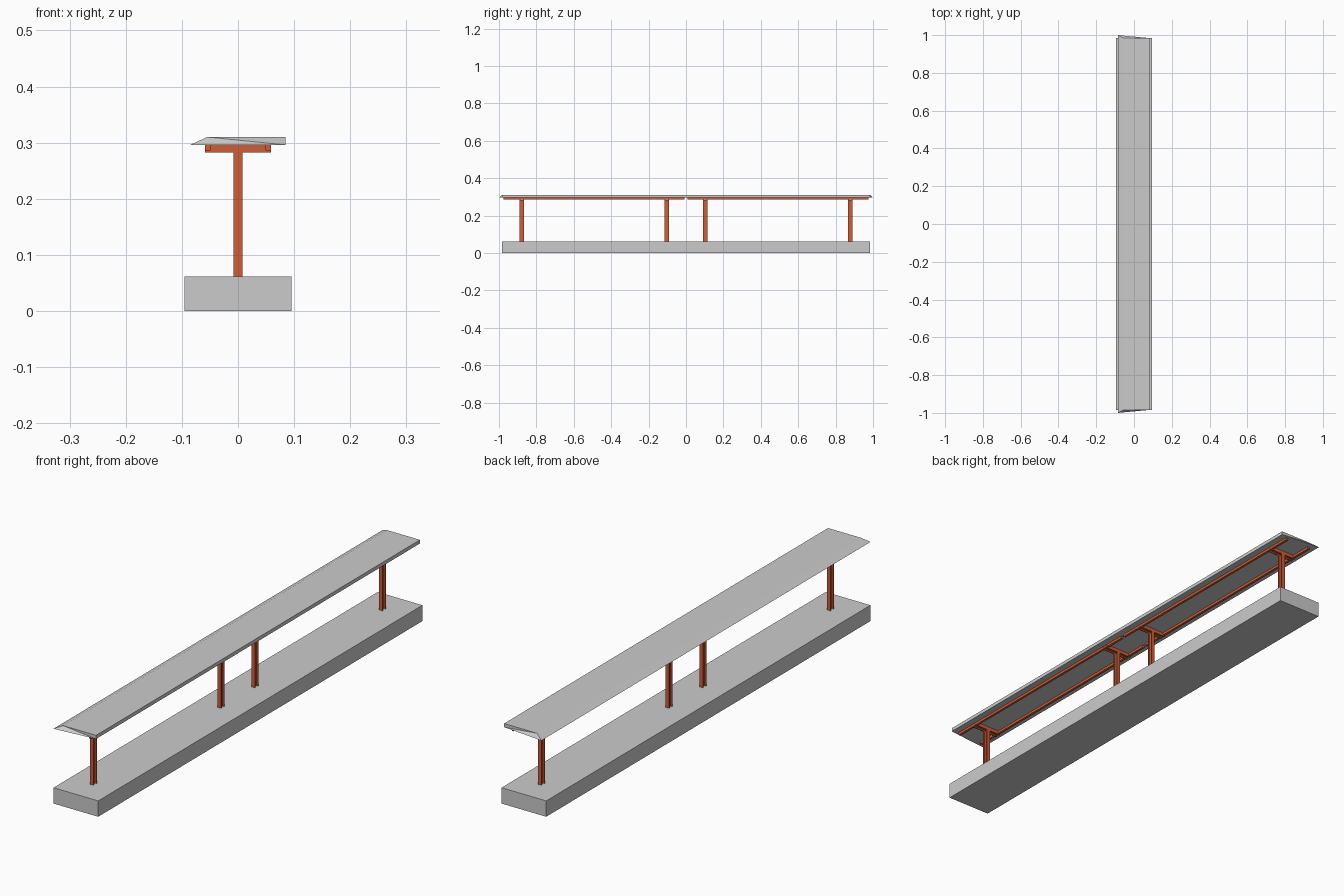
import bpy, bmesh
from mathutils import Vector

if "Cube" in bpy.data.objects:
    bpy.data.objects.remove(bpy.data.objects["Cube"])

rust = bpy.data.materials.new("rust_steel")
rust.diffuse_color = (0.62, 0.11, 0.04, 1)
rust.use_nodes = True
rust.node_tree.nodes["Principled BSDF"].inputs["Base Color"].default_value = rust.diffuse_color


def finish(name, bm, mat=None):
    bmesh.ops.recalc_face_normals(bm, faces=bm.faces)
    me = bpy.data.meshes.new(name)
    bm.to_mesh(me)
    bm.free()
    ob = bpy.data.objects.new(name, me)
    bpy.context.collection.objects.link(ob)
    if mat:
        me.materials.append(mat)
    return ob


def box(name, lo, hi, mat=None):
    lo, hi = Vector(lo), Vector(hi)
    bm = bmesh.new()
    bmesh.ops.create_cube(bm, size=1)
    for v in bm.verts:
        v.co = (lo + hi) / 2 + v.co * (hi - lo)
    return finish(name, bm, mat)


def i_beam(name, start, end, side, depth, width, t, mat):
    """I-section along start-end; flanges face +-y, their width runs along side."""
    start, end, side = Vector(start), Vector(end), Vector(side)
    a, w, d = width / 2, t / 2, depth / 2
    quarter = [(w, d - t), (a, d - t), (a, d)]
    pts = (quarter + [(-x, y) for x, y in reversed(quarter)]
           + [(-x, -y) for x, y in quarter] + [(x, -y) for x, y in reversed(quarter)])
    bm = bmesh.new()
    face = bm.faces.new([bm.verts.new(start + side * x + Vector((0, y, 0))) for x, y in pts])
    ext = bmesh.ops.extrude_face_region(bm, geom=[face])
    bmesh.ops.translate(bm, vec=end - start,
                        verts=[g for g in ext["geom"] if isinstance(g, bmesh.types.BMVert)])
    return finish(name, bm, mat)


# Platform slab
box("platform", (-0.095, -0.985, 0), (0.095, 0.985, 0.061))

# Canopy: one long profile, its sloping eave flared out to a point at both ends
profile = [(-0.085, 0.296, 1.0), (0.085, 0.296, 0.984), (0.085, 0.31, 0.984), (-0.055, 0.31, 0.984)]
bm = bmesh.new()
rings = [[bm.verts.new((x, s * y, z)) for x, z, y in profile] for s in (-1, 1)]
for i in range(4):
    j = (i + 1) % 4
    bm.faces.new((rings[0][i], rings[0][j], rings[1][j], rings[1][i]))
for r in rings:
    bm.faces.new((r[0], r[1], r[3]))
    bm.faces.new((r[1], r[2], r[3]))
finish("canopy_roof", bm)

# Steel frames: two posts with cross beams and two purlins per half
for s, half in ((-1, "front"), (1, "back")):
    for y, pos in ((0.103, "inner"), (0.878, "outer")):
        i_beam(f"{half}_{pos}_post", (0, s * y, 0.061), (0, s * y, 0.282), (1, 0, 0),
               0.022, 0.016, 0.004, rust)
        i_beam(f"{half}_{pos}_cross_beam", (-0.059, s * y, 0.289), (0.059, s * y, 0.289), (0, 0, 1),
               0.022, 0.014, 0.004, rust)
    for k, side in ((-1, "left"), (1, "right")):
        xs = sorted((k * 0.049, k * 0.0585))
        ys = sorted((s * 0.008, s * 0.975))
        box(f"{half}_{side}_purlin", (xs[0], ys[0], 0.286), (xs[1], ys[1], 0.296), rust)
